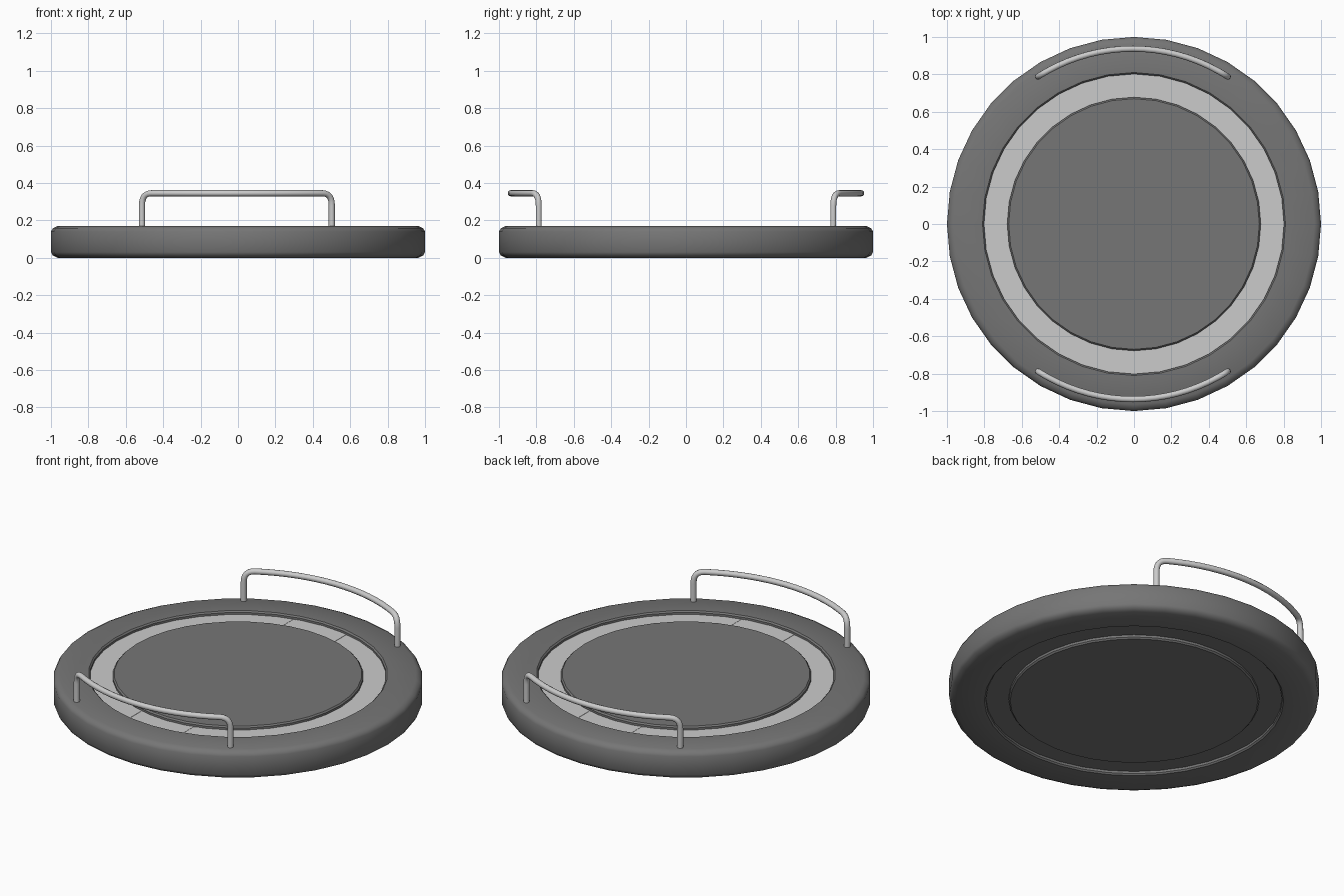
import bpy, bmesh
from math import cos, sin, pi, radians

SIDES = 36
HEIGHT = 0.17
GROOVE = 0.022          # depth of the ring channel

cube = bpy.data.objects.get("Cube")
if cube:
    bpy.data.objects.remove(cube, do_unlink=True)


def material(name, grey):
    mat = bpy.data.materials.new(name)
    mat.use_nodes = True
    colour = (grey, grey, grey, 1)
    mat.diffuse_color = colour
    mat.node_tree.nodes["Principled BSDF"].inputs["Base Color"].default_value = colour
    return mat


dark = material("dark grey", 0.18)
light = material("light grey", 0.6)


def add_object(name, data, mat):
    obj = bpy.data.objects.new(name, data)
    bpy.context.collection.objects.link(obj)
    data.materials.append(mat)
    return obj


def smooth(obj, degrees):
    bpy.ops.object.select_all(action="DESELECT")
    obj.select_set(True)
    bpy.context.view_layer.objects.active = obj
    bpy.ops.object.shade_smooth_by_angle(angle=radians(degrees))


def lathe(profile, capped):
    """Turn an (r, z) profile around the z axis."""
    bm = bmesh.new()
    angles = [2 * pi * i / SIDES for i in range(SIDES)]
    rings = [[bm.verts.new((r * cos(a), r * sin(a), z)) for a in angles]
             for r, z in profile]
    for lower, upper in zip(rings, rings[1:]):
        for i in range(SIDES):
            j = (i + 1) % SIDES
            bm.faces.new((lower[i], lower[j], upper[j], upper[i]))
    if capped:
        bm.faces.new(rings[0][::-1])
        bm.faces.new(rings[-1])
        bmesh.ops.recalc_face_normals(bm, faces=bm.faces)
    return bm


def finish(bm, name, mat):
    mesh = bpy.data.meshes.new(name)
    bm.to_mesh(mesh)
    bm.free()
    return add_object(name, mesh, mat)


# Round body: rounded rim and a matching channel in the top and the bottom
half = [(0.67, 0), (0.678, 0.008), (0.678, GROOVE), (0.802, GROOVE), (0.802, 0.008),
        (0.81, 0), (0.965, 0), (0.99, 0.012), (1, 0.03)]
profile = half + [(r, HEIGHT - z) for r, z in reversed(half)]
smooth(finish(lathe(profile, True), "body", dark), 40)

# Light ring on the channel floor, split by four narrow seams
floor = HEIGHT - GROOVE + 0.002
bm = lathe([(0.802, floor), (0.678, floor)], False)
for x in (-0.18, -0.167, 0.167, 0.18):
    bmesh.ops.bisect_plane(bm, geom=bm.verts[:] + bm.edges[:] + bm.faces[:],
                           plane_co=(x, 0, 0), plane_no=(1, 0, 0))
bmesh.ops.recalc_face_normals(bm, faces=bm.faces)
if bm.faces[:][0].normal.z < 0:
    bmesh.ops.reverse_faces(bm, faces=bm.faces)
seams = [f for f in bm.faces if 0.167 < abs(f.calc_center_median().x) < 0.18]
sunk = bmesh.ops.extrude_face_region(bm, geom=seams)["geom"]
bmesh.ops.translate(bm, vec=(0, 0, -0.0015),
                    verts=[v for v in sunk if isinstance(v, bmesh.types.BMVert)])
bmesh.ops.delete(bm, geom=seams, context="FACES")
finish(bm, "light_ring", light)


# Handles: two posts bent into a rail that follows the rim
def handle(name, middle):
    radius, rail_z, spread, bend = 0.937, 0.345, radians(32.8), 0.065
    side = [(spread, HEIGHT - 0.01)]
    for i in range(7):
        t = i / 6
        side.append((spread - bend * t * t, rail_z - bend * (1 - t) ** 2))
    inner = spread - bend
    rail = [(inner * (1 - i / 8), rail_z) for i in range(1, 16)]
    path = side + rail + [(-a, z) for a, z in reversed(side)]

    curve = bpy.data.curves.new(name, "CURVE")
    curve.dimensions = "3D"
    curve.bevel_depth = 0.0165
    curve.bevel_resolution = 3
    curve.use_fill_caps = True
    spline = curve.splines.new("POLY")
    spline.points.add(len(path) - 1)
    for point, (a, z) in zip(spline.points, path):
        point.co = (radius * cos(middle + a) - 0.006, radius * sin(middle + a), z, 1)
    spline.use_smooth = True
    add_object(name, curve, light)


handle("front_handle", -pi / 2)
handle("back_handle", pi / 2)
